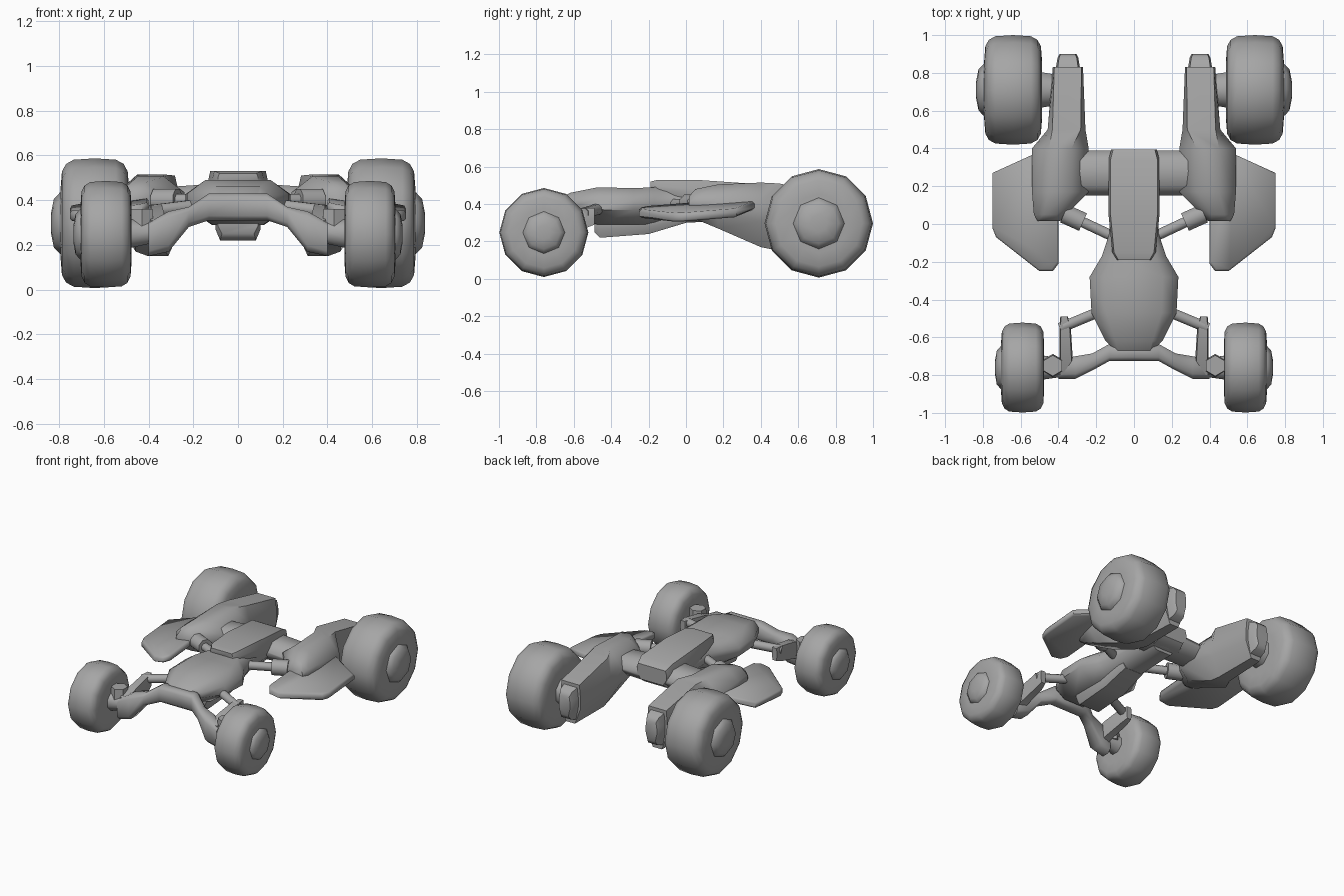
import bpy, bmesh
from math import sin, cos, pi, sqrt, radians
from mathutils import Vector

cube = bpy.data.objects.get("Cube")
if cube:
    bpy.data.objects.remove(cube, do_unlink=True)

shade = .38
colour = (shade, shade, shade, 1)
grey = bpy.data.materials.new("plain_grey")
grey.use_nodes = True
grey.diffuse_color = colour
grey.node_tree.nodes["Principled BSDF"].inputs["Base Color"].default_value = colour


def loft(name, rings, mirror=True, sharp_angle=50, cap_start=True):
    """Skin closed rings, cap the ends, shade, and optionally mirror across the centre."""
    bm = bmesh.new()
    rows = [[bm.verts.new(point) for point in ring] for ring in rings]
    count = len(rows[0])
    for row, following in zip(rows, rows[1:]):
        for i in range(count):
            j = (i + 1) % count
            bm.faces.new((row[i], row[j], following[j], following[i]))
    if cap_start:
        bm.faces.new(rows[0])
    bm.faces.new(rows[-1])
    bmesh.ops.recalc_face_normals(bm, faces=bm.faces)
    mesh = bpy.data.meshes.new(name)
    bm.to_mesh(mesh)
    bm.free()
    mesh.materials.append(grey)
    for polygon in mesh.polygons:
        polygon.use_smooth = True
    mesh.set_sharp_from_angle(angle=radians(sharp_angle))
    part = bpy.data.objects.new(name, mesh)
    bpy.context.collection.objects.link(part)
    if mirror:
        part.modifiers.new("mirror", "MIRROR")


def hull(name, stations, low, top, mirror=True):
    """Eight-sided body along y; each station is y, centre x, half width, bottom, roof
    and, where it differs, its own roof width as a fraction."""
    rings = []
    for y, centre, half_width, bottom, roof, *own_top in stations:
        height = roof - bottom
        roof_width = own_top[0] if own_top else top
        side = [(low, bottom), (1, bottom + height * .4),
                (1, bottom + height * .7), (roof_width, roof)]
        outline = side + [(-across, z) for across, z in reversed(side)]
        rings.append([(centre + half_width * across, y, z) for across, z in outline])
    loft(name, rings, mirror)


def bar(name, stations):
    """Chamfered bar along x; each station is x, centre y, half depth, bottom, top."""
    rings = []
    for x, centre, depth, bottom, top in stations:
        cut = depth * .45
        front = [(depth - cut, bottom), (depth, bottom + cut),
                 (depth, top - cut), (depth - cut, top)]
        outline = front + [(-across, z) for across, z in reversed(front)]
        rings.append([(x, centre + across, z) for across, z in outline])
    loft(name, rings, cap_start=False)


def rod(name, start, end, start_radius, end_radius, sides=8):
    """Round bar between two points."""
    start, end = Vector(start), Vector(end)
    turn = (end - start).to_track_quat('Z', 'Y')
    angles = [pi * (2 * i + 1) / sides for i in range(sides)]
    loft(name, [[place + turn @ Vector((radius * cos(a), radius * sin(a), 0)) for a in angles]
                for place, radius in ((start, start_radius), (end, end_radius))])


def lathe(name, centre, profile, sides):
    """Wheel part turned about x; profile of offset along the axle and radius."""
    angles = [2 * pi * i / sides for i in range(sides)]
    loft(name, [[centre + Vector((offset, radius * cos(a), radius * sin(a))) for a in angles]
                for offset, radius in profile], sharp_angle=75)


def wheel(label, centre, radius, half_width):
    centre = Vector(centre)
    tyre, hub = [], []
    for i in range(9):
        a = pi * i / 8
        across = sqrt(abs(cos(a))) * (1 if i < 4 else -1)
        tyre.append((half_width * across, radius * (.54 + .46 * abs(sin(a)) ** .6)))
    for i in range(4):
        a = radians(28 * i)
        hub.append((half_width * (.8 + .48 * sin(a)), radius * sqrt(cos(a)) / 2))
    lathe(label + "_tyres", centre, tyre, 12)
    lathe(label + "_hubs", centre, hub, 8)


# Wheels
wheel("rear", (.64, .71, .297), .29, .153)
wheel("front", (.59, -.76, .248), .238, .114)

# Front hull with its narrow keel, running back beneath the spine
hull("front_hull", [
    (-.67, 0, .1, .37, .43, .85),
    (-.62, 0, .15, .33, .46),
    (-.47, 0, .225, .29, .49),
    (-.28, 0, .235, .29, .485),
    (-.17, 0, .17, .29, .49),
    (-.05, 0, .13, .3, .49),
    (.3, 0, .12, .31, .47),
], low=.5, top=.65, mirror=False)
hull("keel", [
    (-.49, 0, .09, .25, .34),
    (-.46, 0, .1, .22, .34),
    (-.2, 0, .1, .24, .34),
    (0, 0, .09, .3, .36),
], low=.8, top=1, mirror=False)

# Raised central spine
hull("spine", [
    (-.19, 0, .09, .46, .52),
    (-.15, 0, .115, .42, .53),
    (.05, 0, .135, .36, .53),
    (.34, 0, .135, .33, .51),
    (.395, 0, .12, .37, .48),
], low=.75, top=.92, mirror=False)

# Cross bridge joining the engine pods
bar("bridge", [(0, .27, .12, .33, .48), (.3, .27, .12, .34, .46)])

# Engine pods with tail caps
hull("engine_pods", [
    (.015, .45, .06, .34, .44, .7),
    (.05, .445, .085, .32, .48),
    (.17, .39, .15, .27, .505),
    (.4, .39, .15, .17, .515),
    (.5, .357, .1, .15, .51, .75),
    (.83, .35, .08, .15, .44, .9),
], low=.45, top=.4)
hull("tail_caps", [
    (.82, .35, .065, .18, .42),
    (.88, .35, .055, .2, .4),
    (.9, .35, .045, .23, .37),
], low=.7, top=.85)
rod("rear_axles", (.4, .71, .3), (.51, .71, .3), .085, .105)

# Side fins, drooping outwards and forwards
fin_outline = [(.4, .3), (.53, .37), (.75, .27), (.75, -.02), (.73, -.07),
               (.5, -.25), (.43, -.25), (.4, -.21)]
middle = Vector((.57, .06))
fin_rings = []
for lift, scale in ((0, .95), (.01, 1), (.035, 1), (.047, .96)):
    ring = []
    for corner in fin_outline:
        x, y = middle + (Vector(corner) - middle) * scale
        ring.append((x, y, .42 - .15 * x + .08 * y + lift))
    fin_rings.append(ring)
loft("side_fins", fin_rings)

# Struts from hull to pods
rod("rear_struts", (.08, -.08, .4), (.4, .07, .4), .03, .03)
rod("strut_sleeves", (.27, .01, .4), (.37, .055, .4), .055, .055)

# Front suspension: arched arm, uprights, links and stub axles
bar("front_arm", [
    (0, -.68, .045, .31, .43),
    (.13, -.68, .045, .31, .43),
    (.22, -.73, .045, .28, .37),
    (.31, -.76, .06, .17, .35),
    (.4, -.77, .05, .15, .3),
])
hull("uprights", [
    (-.8, .36, .04, .17, .31),
    (-.7, .36, .035, .23, .35),
    (-.54, .365, .03, .27, .38),
    (-.49, .37, .02, .29, .38),
], low=.8, top=.8)
rod("front_links", (.15, -.45, .38), (.39, -.55, .35), .03, .03)
rod("pivot_blocks", (.43, -.75, .25), (.43, -.75, .36), .062, .055, sides=6)
rod("front_axles", (.36, -.76, .26), (.49, -.76, .25), .05, .07)
